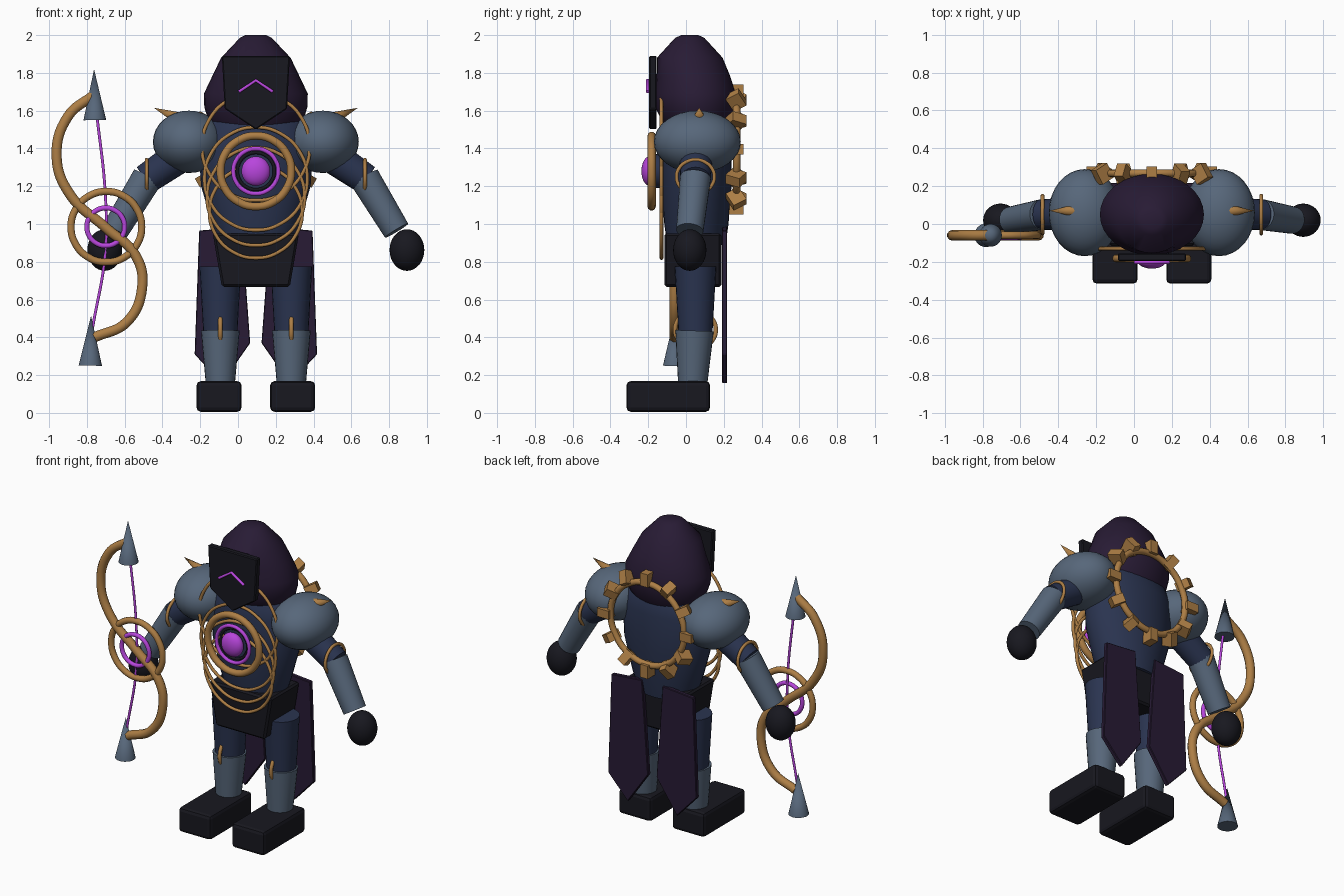
import bpy, bmesh, math
from mathutils import Vector

if "Cube" in bpy.data.objects:
    bpy.data.objects.remove(bpy.data.objects["Cube"])

CX = 0.0945   # body centre line
CY = 0.055


def material(name, rgb):
    m = bpy.data.materials.new(name)
    m.diffuse_color = (*rgb, 1)
    m.use_nodes = True
    m.node_tree.nodes["Principled BSDF"].inputs["Base Color"].default_value = m.diffuse_color
    return m


GOLD = material("gold", (0.42, 0.21, 0.06))
STEEL = material("steel blue", (0.095, 0.135, 0.195))
NAVY = material("navy", (0.023, 0.034, 0.08))
BLACK = material("charcoal", (0.009, 0.009, 0.014))
PLUM = material("dark plum", (0.021, 0.011, 0.035))
GLOW = material("violet", (0.48, 0.06, 0.72))


def finish(name, bm, mat, smooth=True):
    bmesh.ops.recalc_face_normals(bm, faces=bm.faces[:])
    me = bpy.data.meshes.new(name)
    bm.to_mesh(me)
    bm.free()
    me.materials.append(mat)
    ob = bpy.data.objects.new(name, me)
    bpy.context.collection.objects.link(ob)
    if smooth:
        bpy.ops.object.select_all(action='DESELECT')
        ob.select_set(True)
        bpy.context.view_layer.objects.active = ob
        bpy.ops.object.shade_smooth_by_angle(angle=math.radians(35))
    return ob


def bevel(ob, width, segments=2):
    b = ob.modifiers.new("bevel", 'BEVEL')
    b.width, b.segments = width, segments


def loft(name, sections, mat, n=32):
    """Stacked ellipses: (z, centre y, radius x, radius y)."""
    bm = bmesh.new()
    rings = []
    for z, y, rx, ry in sections:
        rings.append([bm.verts.new((CX + rx * math.cos(2 * math.pi * i / n),
                                    y + ry * math.sin(2 * math.pi * i / n), z)) for i in range(n)])
    for a, b in zip(rings, rings[1:]):
        for i in range(n):
            bm.faces.new((a[i], a[(i + 1) % n], b[(i + 1) % n], b[i]))
    bm.faces.new(rings[0])
    bm.faces.new(rings[-1])
    return finish(name, bm, mat)


def ellipsoid(name, loc, radii, mat):
    bm = bmesh.new()
    bmesh.ops.create_uvsphere(bm, u_segments=32, v_segments=16, radius=1)
    bmesh.ops.scale(bm, vec=radii, verts=bm.verts)
    bmesh.ops.translate(bm, vec=loc, verts=bm.verts)
    return finish(name, bm, mat)


def limb(name, a, b, r1, r2, mat, n=24):
    """Tapered cylinder or cone from a to b."""
    a, b = Vector(a), Vector(b)
    bm = bmesh.new()
    bmesh.ops.create_cone(bm, cap_ends=True, segments=n, radius1=r1, radius2=r2, depth=(b - a).length)
    bm.transform((b - a).to_track_quat('Z', 'Y').to_matrix().to_4x4())
    bmesh.ops.translate(bm, vec=(a + b) / 2, verts=bm.verts)
    return finish(name, bm, mat)


def box(name, loc, size, mat, rot=(0, 0, 0), width=0.0):
    bm = bmesh.new()
    bmesh.ops.create_cube(bm, size=1)
    bmesh.ops.scale(bm, vec=size, verts=bm.verts)
    ob = finish(name, bm, mat, False)
    ob.location, ob.rotation_euler = loc, rot
    if width:
        bevel(ob, width)
    return ob


def plate(name, outline, y0, y1, mat, width=0.0):
    """Outline in the xz plane, extruded along y."""
    bm = bmesh.new()
    f = bm.faces.new([bm.verts.new((x, y0, z)) for x, z in outline])
    ext = bmesh.ops.extrude_face_region(bm, geom=[f])['geom']
    bmesh.ops.translate(bm, vec=(0, y1 - y0, 0), verts=[v for v in ext if isinstance(v, bmesh.types.BMVert)])
    ob = finish(name, bm, mat, False)
    if width:
        bevel(ob, width, 1)
    return ob


def tube(name, pts, r, mat, closed=False, smooth=True):
    """Round tube swept along a path."""
    cu = bpy.data.curves.new(name, 'CURVE')
    cu.dimensions = '3D'
    cu.bevel_depth, cu.bevel_resolution, cu.resolution_u = r, 3, 8
    cu.use_fill_caps = True
    if smooth:
        sp = cu.splines.new('BEZIER')
        sp.bezier_points.add(len(pts) - 1)
        for p, c in zip(sp.bezier_points, pts):
            p.co = c
            p.handle_left_type = p.handle_right_type = 'AUTO'
    else:
        sp = cu.splines.new('POLY')
        sp.points.add(len(pts) - 1)
        for p, c in zip(sp.points, pts):
            p.co = (*c, 1)
    sp.use_cyclic_u = closed
    cu.materials.append(mat)
    ob = bpy.data.objects.new(name, cu)
    bpy.context.collection.objects.link(ob)
    return ob


def hoop(name, c, ra, rz, r, mat, axis='Y'):
    pts = []
    for i in range(12):
        t = 2 * math.pi * i / 12
        a, z = ra * math.cos(t), c[2] + rz * math.sin(t)
        pts.append((c[0] + a, c[1], z) if axis == 'Y' else (c[0], c[1] + a, z))
    return tube(name, pts, r, mat, True)


# torso, pelvis block and hood
loft("torso", [(0.89, CY, 0.195, 0.155), (1.0, CY, 0.232, 0.17), (1.2, CY, 0.29, 0.186),
               (1.44, CY, 0.305, 0.186), (1.54, CY, 0.26, 0.168), (1.62, CY, 0.15, 0.12)], NAVY)
plate("pelvis", [(CX - 0.228, 0.95), (CX - 0.18, 0.667), (CX + 0.18, 0.667), (CX + 0.228, 0.95)],
      -0.115, 0.188, BLACK, 0.012)
loft("hood", [(1.48, 0.06, 0.2, 0.15), (1.54, 0.06, 0.25, 0.185), (1.62, 0.05, 0.273, 0.215),
              (1.69, 0.05, 0.275, 0.215), (1.78, 0.04, 0.232, 0.195), (1.88, 0.02, 0.184, 0.174),
              (1.985, 0.02, 0.085, 0.078), (2.0, 0.02, 0.055, 0.045)], PLUM)

# face plate with chevron
plate("face_plate", [(CX - 0.18, 1.89), (CX - 0.165, 1.61), (CX, 1.5), (CX + 0.165, 1.61), (CX + 0.18, 1.89)],
      -0.195, -0.155, BLACK, 0.006)
tube("face_chevron", [(CX - 0.09, -0.203, 1.70), (CX, -0.203, 1.76), (CX + 0.09, -0.203, 1.70)],
     0.009, GLOW, smooth=False)

# chest medallion and thin rib hoops
hoop("medallion_rim", (CX, -0.182, 1.28), 0.187, 0.187, 0.022, GOLD)
hoop("medallion_glow_ring", (CX, -0.188, 1.28), 0.119, 0.119, 0.012, GLOW)
hoop("medallion_dark_ring", (CX, -0.175, 1.28), 0.098, 0.098, 0.009, BLACK)
ellipsoid("medallion_core", (CX, -0.193, 1.28), (0.076, 0.043, 0.078), GLOW)
limb("medallion_mount", (CX, -0.16, 1.28), (CX, -0.05, 1.28), 0.09, 0.09, NAVY)
for i, (z, r) in enumerate([(1.41, 0.285), (1.24, 0.272), (1.145, 0.258), (1.065, 0.245)]):
    hoop(f"rib_hoop_{i}", (CX, -0.13, z), r, r, 0.01, GOLD)

# toothed wheel on the back
hoop("back_wheel", (CX, 0.268, 1.395), 0.268, 0.268, 0.02, GOLD)
for i in range(12):
    a = i * math.pi / 6
    box(f"wheel_tooth_{i}", (CX + 0.302 * math.sin(a), 0.265, 1.395 + 0.302 * math.cos(a)),
        (0.055, 0.078, 0.085), GOLD, (a if i % 3 else 0, a, 0))

# mirrored limbs, armour and cape halves
for s, side in ((-1, "right"), (1, "left")):
    def P(d, y, z):
        return (CX + s * d, y, z)
    ellipsoid(f"pauldron_{side}", P(0.355, 0.06, 1.435), (0.19, 0.23, 0.165), STEEL)
    limb(f"pauldron_spike_{side}", P(0.41, 0.07, 1.56), P(0.54, 0.07, 1.615), 0.033, 0, GOLD, 12)
    limb(f"upper_arm_{side}", P(0.3, CY, 1.43), P(0.585, 0.05, 1.235), 0.095, 0.08, NAVY)
    hoop(f"elbow_ring_{side}", P(0.578, 0.05, 1.25), 0.1, 0.09, 0.01, GOLD, 'X')
    limb(f"forearm_{side}", P(0.575, 0.05, 1.245), P(0.745, 0.02, 0.965), 0.082, 0.072, STEEL)
    ellipsoid(f"hand_{side}", P(0.8, 0.02, 0.862), (0.092, 0.088, 0.11), BLACK)
    limb(f"thigh_{side}", P(0.188, 0.05, 0.42), P(0.188, 0.05, 0.775), 0.09, 0.11, NAVY)
    limb(f"shin_{side}", P(0.188, 0.035, 0.14), P(0.188, 0.045, 0.435), 0.076, 0.102, STEEL)
    hoop(f"knee_ring_{side}", P(0.188, 0.05, 0.44), 0.108, 0.1, 0.012, GOLD, 'X')
    box(f"foot_{side}", P(0.195, -0.094, 0.087), (0.238, 0.442, 0.162), BLACK, width=0.022)
    cape = [(0.3, 0.965), (0.324, 0.31), (0.18, 0.155), (0.03, 0.37), (0.075, 0.985)]
    plate(f"cape_{side}", [(CX + s * d, z) for d, z in cape], 0.19, 0.218, PLUM, 0.004)

# recurved bow held in the hand
BY = -0.06
bow = [(-0.76, 1.685), (-0.9, 1.57), (-0.96, 1.35), (-0.885, 1.15), (-0.7, 0.98),
       (-0.54, 0.83), (-0.508, 0.66), (-0.59, 0.48), (-0.76, 0.4)]
tube("bow_limbs", [(x, BY, z) for x, z in bow], 0.028, GOLD)
hoop("bow_outer_ring", (-0.697, BY, 0.985), 0.187, 0.187, 0.02, GOLD)
hoop("bow_glow_ring", (-0.7, BY - 0.01, 0.985), 0.1, 0.1, 0.014, GLOW)
tube("bow_string", [(x, BY, z) for x, z in [(-0.75, 1.6), (-0.702, 1.15), (-0.702, 0.85), (-0.77, 0.45)]],
     0.008, GLOW)
limb("bow_top_point", (-0.758, BY, 1.55), (-0.762, BY, 1.82), 0.06, 0, STEEL)
limb("bow_bottom_point", (-0.782, BY, 0.25), (-0.778, BY, 0.515), 0.062, 0, STEEL)
